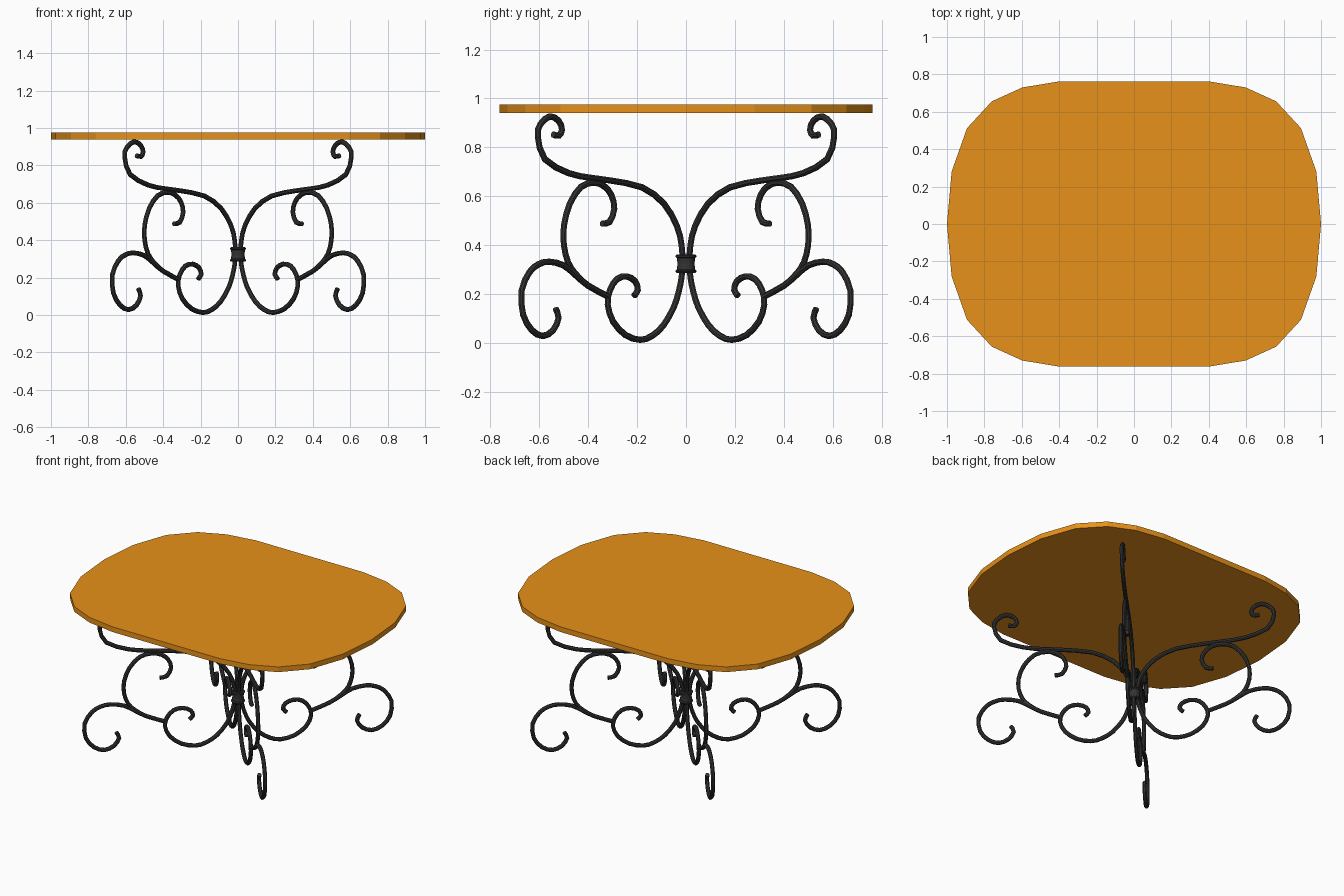
import bpy, bmesh, math
from mathutils import Vector

if "Cube" in bpy.data.objects:
    bpy.data.objects.remove(bpy.data.objects["Cube"])


def material(name, rgb):
    m = bpy.data.materials.new(name)
    m.diffuse_color = (*rgb, 1)
    m.use_nodes = True
    m.node_tree.nodes["Principled BSDF"].inputs["Base Color"].default_value = m.diffuse_color
    return m


WOOD = material("warm wood", (0.80, 0.285, 0.010))
IRON = material("black iron", (0.033, 0.033, 0.034))


def make_object(name, bm, mat):
    bmesh.ops.recalc_face_normals(bm, faces=bm.faces[:])
    mesh = bpy.data.meshes.new(name)
    bm.to_mesh(mesh)
    bm.free()
    mesh.materials.append(mat)
    ob = bpy.data.objects.new(name, mesh)
    bpy.context.collection.objects.link(ob)
    return ob


def refine(pts):
    """Insert one smooth point between each pair of path points."""
    out = []
    for i in range(len(pts) - 1):
        p0, p3 = pts[max(i - 1, 0)], pts[min(i + 2, len(pts) - 1)]
        out += [pts[i], (pts[i] + pts[i + 1]) * 0.5625 - (p0 + p3) * 0.0625]
    return out + [pts[-1]]


def tube(name, path, turn, radius=0.0132, sides=8):
    """Round bar along a path in a vertical plane turned about z.
    Path widths are read in the front view, so they grow by sqrt(2) on the diagonal."""
    pts = refine([Vector((x * math.sqrt(2), z)) for x, z in path])
    ca, sa = math.cos(turn), math.sin(turn)
    bm = bmesh.new()
    rings = []
    for i, p in enumerate(pts):
        a = (p - pts[i - 1]).normalized() if i else (pts[1] - p).normalized()
        b = (pts[i + 1] - p).normalized() if i < len(pts) - 1 else a
        t = (a + b).normalized()
        n = Vector((-t.y, t.x)) / max(0.7, t.dot(a))
        ring = []
        for k in range(sides):
            ang = 2 * math.pi * (k + 0.5) / sides
            q = p + n * radius * math.cos(ang)
            w = radius * math.sin(ang)
            ring.append(bm.verts.new((q.x * ca - w * sa, q.x * sa + w * ca, q.y)))
        rings.append(ring)
    for r, s in zip(rings, rings[1:]):
        for k in range(sides):
            j = (k + 1) % sides
            bm.faces.new((r[k], r[j], s[j], s[k]))
    bm.faces.new(rings[0])
    bm.faces.new(rings[-1])
    return make_object(name, bm, IRON)


# Table top: one quadrant of the outline, mirrored around
quad = [(1, 0), (0.975, 0.28), (0.893, 0.512), (0.76, 0.656), (0.597, 0.73), (0.402, 0.762)]
half = quad + [(-x, y) for x, y in reversed(quad)]
outline = half + [(x, -y) for x, y in reversed(half[1:-1])]
bm = bmesh.new()
face = bm.faces.new([bm.verts.new((x, y, 0.94)) for x, y in outline])
ext = bmesh.ops.extrude_face_region(bm, geom=[face], use_keep_orig=True)
bmesh.ops.translate(bm, vec=(0, 0, 0.035),
                    verts=[v for v in ext["geom"] if isinstance(v, bmesh.types.BMVert)])
make_object("table_top", bm, WOOD)

# Scroll centre lines (sideways distance in the front view, height)
upper_arm = [(0.012, 0.32), (0.018, 0.40), (0.037, 0.478), (0.09, 0.57), (0.18, 0.637),
             (0.31, 0.665), (0.39, 0.676), (0.48, 0.695), (0.577, 0.752), (0.606, 0.845),
             (0.595, 0.895), (0.556, 0.927), (0.52, 0.908), (0.507, 0.872), (0.52, 0.848),
             (0.543, 0.853)]
lower_foot = [(0.012, 0.34), (0.018, 0.27), (0.03, 0.21), (0.05, 0.147), (0.092, 0.073),
              (0.14, 0.029), (0.187, 0.0135), (0.247, 0.033), (0.298, 0.088), (0.32, 0.158),
              (0.311, 0.217), (0.282, 0.262), (0.243, 0.273), (0.208, 0.253), (0.197, 0.218),
              (0.213, 0.193)]
middle_scroll = [(0.343, 0.488), (0.312, 0.496), (0.293, 0.55), (0.305, 0.605), (0.335, 0.642),
                 (0.378, 0.656), (0.43, 0.638), (0.475, 0.57), (0.499, 0.48), (0.499, 0.40),
                 (0.482, 0.33), (0.455, 0.287), (0.42, 0.25)]
outer_scroll = [(0.318, 0.19), (0.40, 0.235), (0.45, 0.277), (0.50, 0.318), (0.56, 0.333),
                (0.603, 0.322), (0.64, 0.29), (0.672, 0.215), (0.666, 0.117), (0.63, 0.053),
                (0.585, 0.029), (0.543, 0.053), (0.521, 0.103), (0.533, 0.142)]

# Four identical scrolled legs, pointing to the corners
for i, side in enumerate(("back_right", "back_left", "front_left", "front_right")):
    turn = math.pi / 4 + i * math.pi / 2
    tube(side + "_upper_arm", upper_arm, turn)
    tube(side + "_lower_foot", lower_foot, turn)
    tube(side + "_middle_scroll", middle_scroll, turn)
    tube(side + "_outer_scroll", outer_scroll, turn)

# Collar binding the legs: turned profile (radius, height)
profile = [(0.0, 0.287), (0.038, 0.287), (0.043, 0.292), (0.043, 0.297), (0.037, 0.302),
           (0.035, 0.325), (0.037, 0.348), (0.043, 0.353), (0.043, 0.358), (0.038, 0.363),
           (0.0, 0.363)]
bm = bmesh.new()
verts = [bm.verts.new((r, 0, z)) for r, z in profile]
edges = [bm.edges.new(e) for e in zip(verts, verts[1:])]
bmesh.ops.spin(bm, geom=verts + edges, cent=(0, 0, 0), axis=(0, 0, 1),
               angle=2 * math.pi, steps=16)
bmesh.ops.remove_doubles(bm, verts=bm.verts[:], dist=0.0005)
make_object("collar", bm, IRON)
